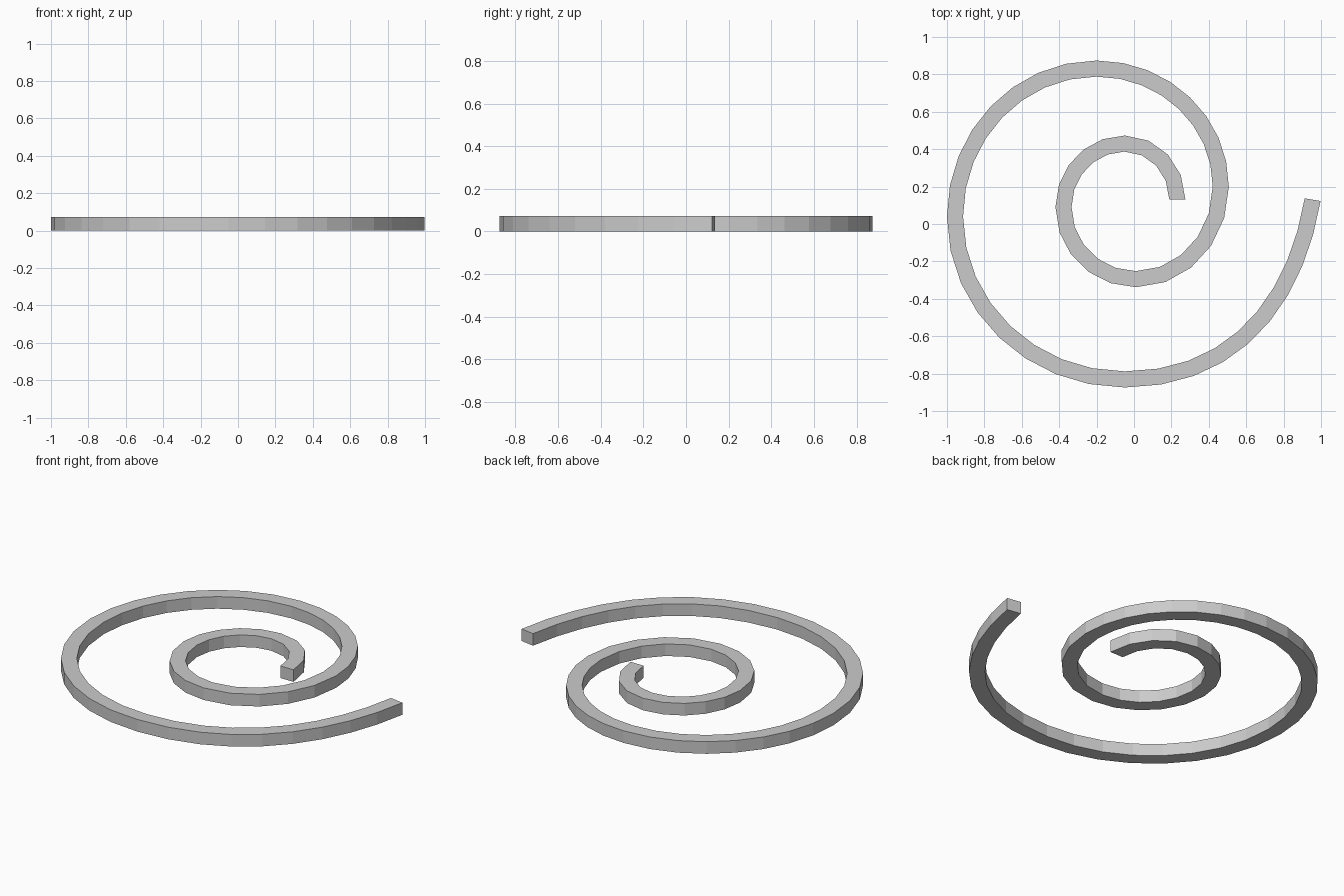
import bpy, bmesh
from mathutils import Vector
from mathutils.geometry import interpolate_bezier

if "Cube" in bpy.data.objects:
    bpy.data.objects.remove(bpy.data.objects["Cube"])

HALF_W, HEIGHT, K = 0.043, 0.072, 0.552

# Spiral centre line: extreme points, alternating vertical / horizontal tangents
points = [Vector((x, y, 0)) for x, y in [
    (0.232, 0.13), (-0.05, 0.43), (-0.377, 0.09), (0.01, -0.295),
    (0.464, 0.2), (-0.2, 0.831), (-0.957, 0.04), (-0.05, -0.831),
    (0.955, 0.13)]]
segments = [4, 5, 5, 5, 8, 8, 8, 9]

path = [points[0]]
for i, n in enumerate(segments):
    a, b = points[i], points[i + 1]
    if i % 2 == 0:
        corner = Vector((a.x, b.y, 0))
    else:
        corner = Vector((b.x, a.y, 0))
    h1, h2 = a.lerp(corner, K), b.lerp(corner, K)
    if i == len(segments) - 1:      # outer end leans slightly
        h1, h2 = a + Vector((0.59, 0, 0)), b - Vector((0.09, 0.54, 0))
    path += interpolate_bezier(a, h1, h2, b, n + 1)[1:]

# Square bar swept along the path
bm = bmesh.new()
rings = []
for i, p in enumerate(path):
    if i == 0:
        t = Vector((0, 1, 0))
    elif i == len(path) - 1:
        t = Vector((0.16, 0.98, 0)).normalized()
    else:
        t = ((p - path[i - 1]).normalized() + (path[i + 1] - p).normalized()).normalized()
    side = Vector((t.y, -t.x, 0)) * HALF_W
    up = Vector((0, 0, HEIGHT))
    rings.append([bm.verts.new(v) for v in (p - side, p + side, p + side + up, p - side + up)])
for r, s in zip(rings, rings[1:]):
    for j in range(4):
        k = (j + 1) % 4
        bm.faces.new((r[j], r[k], s[k], s[j]))
bm.faces.new(rings[0][::-1])
bm.faces.new(rings[-1])
bmesh.ops.recalc_face_normals(bm, faces=bm.faces)

mesh = bpy.data.meshes.new("spiral_bar")
bm.to_mesh(mesh)
bm.free()
bpy.context.collection.objects.link(bpy.data.objects.new("spiral_bar", mesh))
